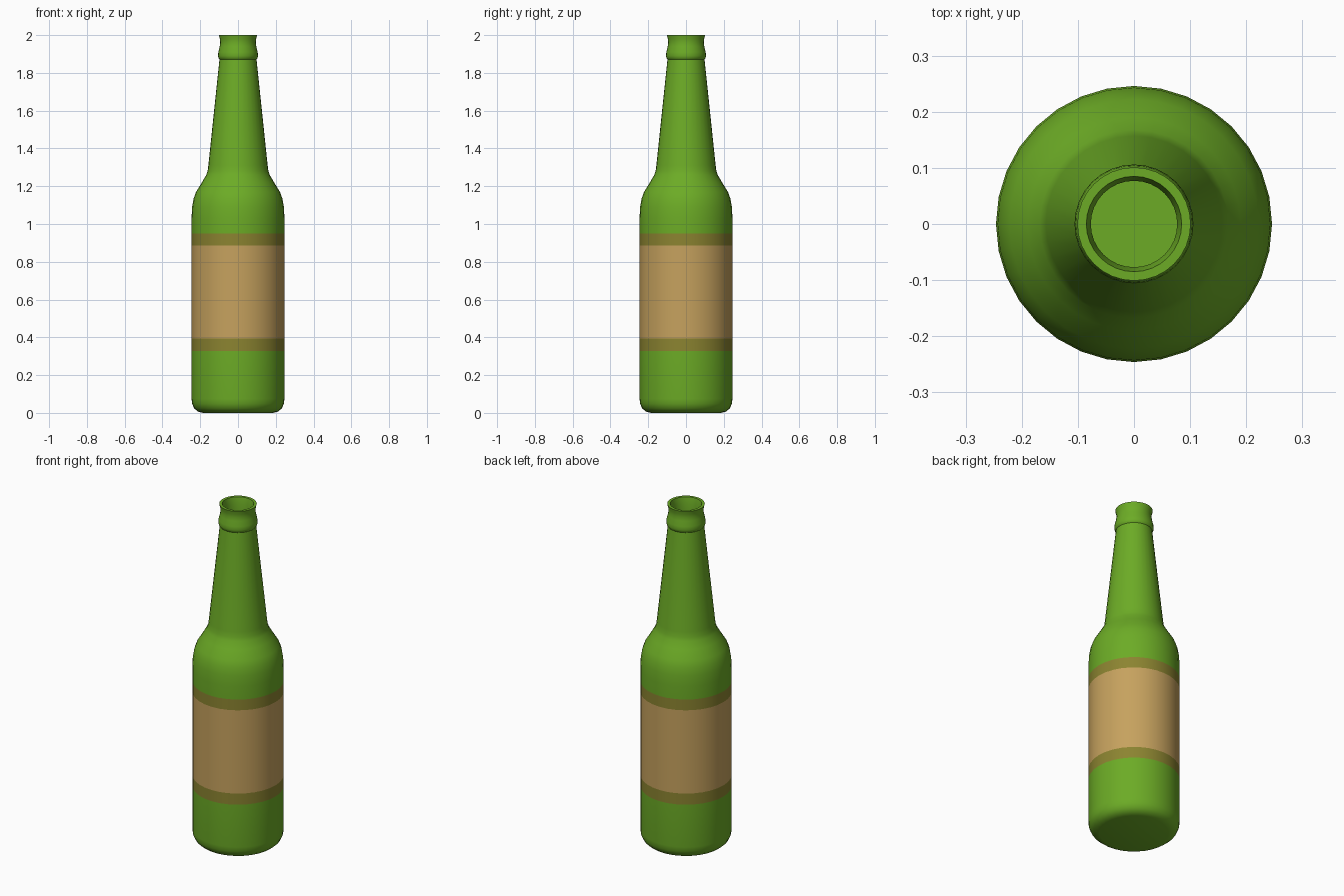
import bpy, bmesh, math

if "Cube" in bpy.data.objects:
    bpy.data.objects.remove(bpy.data.objects["Cube"])

SIDES = 32


def material(name, rgb):
    m = bpy.data.materials.new(name)
    m.diffuse_color = (*rgb, 1)
    m.use_nodes = True
    m.node_tree.nodes["Principled BSDF"].inputs["Base Color"].default_value = m.diffuse_color
    return m


mats = [material("green glass", (0.15, 0.41, 0.019)),
        material("tan label", (0.565, 0.36, 0.112)),
        material("olive label border", (0.26, 0.23, 0.03))]

# Outer profile from base to rim, then down the inside (radius, height)
outer = [(0.185, 0.0), (0.212, 0.007), (0.232, 0.024), (0.243, 0.048), (0.246, 0.075),
         (0.246, 0.327), (0.246, 0.393), (0.246, 0.887), (0.246, 0.951),
         (0.246, 1.03), (0.243, 1.09), (0.235, 1.135), (0.222, 1.17),
         (0.19, 1.222), (0.168, 1.26), (0.161, 1.28), (0.157, 1.31),
         (0.098, 1.872), (0.102, 1.876), (0.106, 1.89), (0.104, 1.91),
         (0.097, 1.94), (0.094, 1.96), (0.096, 1.98), (0.101, 2.0)]
inner = [(0.085, 2.0), (0.077, 1.96), (0.079, 1.87), (0.138, 1.31),
         (0.15, 1.26), (0.205, 1.16), (0.226, 1.03), (0.226, 0.08), (0.18, 0.025)]

bm = bmesh.new()
rings = []
for r, z in outer + inner:
    rings.append([bm.verts.new((r * math.cos(2 * math.pi * i / SIDES),
                                r * math.sin(2 * math.pi * i / SIDES), z))
                  for i in range(SIDES)])
for k, (a, b) in enumerate(zip(rings, rings[1:])):
    for i in range(SIDES):
        j = (i + 1) % SIDES
        f = bm.faces.new((a[i], a[j], b[j], b[i]))
        # Label bands by height, on the outer wall only
        z = f.calc_center_median().z
        if k < len(outer) - 1 and 0.327 < z < 0.951:
            f.material_index = 1 if 0.393 < z < 0.887 else 2

# Underside and inside floor
bm.faces.new(rings[0][::-1])
bm.faces.new(rings[-1])

mesh = bpy.data.meshes.new("bottle")
bm.to_mesh(mesh)
bm.free()
for m in mats:
    mesh.materials.append(m)
bottle = bpy.data.objects.new("bottle", mesh)
bpy.context.collection.objects.link(bottle)
bpy.context.view_layer.objects.active = bottle
bottle.select_set(True)
bpy.ops.object.shade_smooth_by_angle(angle=math.radians(35))
